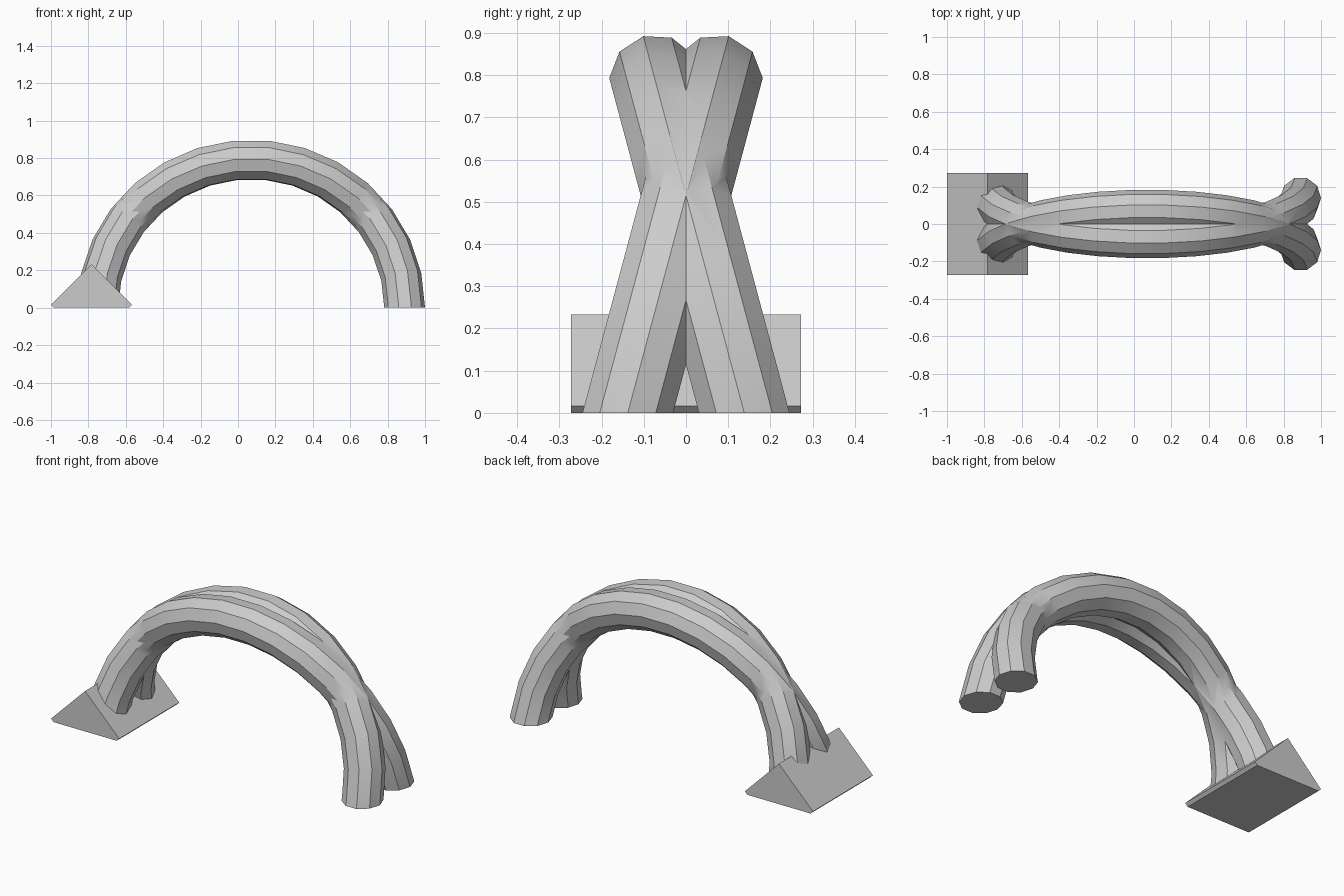
import bpy, bmesh, math
from mathutils import Matrix

if "Cube" in bpy.data.objects:
    bpy.data.objects.remove(bpy.data.objects["Cube"])

R, TUBE, SIDES, SEGS = 0.82, 0.109, 10, 15
CX, BASE_Y, TILT = 0.071, 0.138, math.radians(15)

grey = bpy.data.materials.new("plain grey")
grey.diffuse_color = (0.6, 0.6, 0.6, 1)
grey.use_nodes = True
grey.node_tree.nodes["Principled BSDF"].inputs["Base Color"].default_value = grey.diffuse_color


def finish(name, bm):
    bmesh.ops.recalc_face_normals(bm, faces=bm.faces)
    mesh = bpy.data.meshes.new(name)
    bm.to_mesh(mesh)
    bm.free()
    mesh.materials.append(grey)
    ob = bpy.data.objects.new(name, mesh)
    bpy.context.collection.objects.link(ob)
    return ob


def arch(name, side):
    """Ten-sided half-ring leaning over the centre line, trimmed at the ground."""
    bm = bmesh.new()
    stations = [(0, -0.1)] + [(math.pi * i / SEGS, 0) for i in range(SEGS + 1)] + [(math.pi, -0.1)]
    rings = []
    for a, drop in stations:
        ring = []
        for j in range(SIDES):
            t = 2 * math.pi * j / SIDES
            d = R + TUBE * math.cos(t)
            ring.append(bm.verts.new((d * math.cos(a), TUBE * math.sin(t), d * math.sin(a) + drop)))
        rings.append(ring)
    for p, q in zip(rings, rings[1:]):
        for j in range(SIDES):
            k = (j + 1) % SIDES
            bm.faces.new((p[j], p[k], q[k], q[j]))
    bm.faces.new(rings[0])
    bm.faces.new(rings[-1])
    # Lean the arch, then cut its feet flat
    lean = Matrix.Translation((CX, side * BASE_Y, 0)) @ Matrix.Rotation(side * TILT, 4, 'X')
    bmesh.ops.transform(bm, matrix=lean, verts=bm.verts)
    cut = bmesh.ops.bisect_plane(bm, geom=bm.verts[:] + bm.edges[:] + bm.faces[:],
                                 plane_co=(0, 0, 0), plane_no=(0, 0, -1), clear_outer=True)
    edges = [e for e in cut["geom_cut"] if isinstance(e, bmesh.types.BMEdge)]
    bmesh.ops.holes_fill(bm, edges=edges, sides=0)
    return finish(name, bm)


# Two crossing arches merged into one body
arches = arch("crossed_arches", 1)
other = arch("second_arch", -1)
mod = arches.modifiers.new("merge", 'BOOLEAN')
mod.operation = 'UNION'
mod.solver = 'EXACT'
mod.object = other
bpy.context.view_layer.objects.active = arches
arches.select_set(True)
bpy.ops.object.modifier_apply(modifier=mod.name)
bpy.data.objects.remove(other)
bpy.ops.object.shade_smooth_by_angle(angle=math.radians(30))

# Ridged foot block: a square bar on its edge, cut off at the ground
H, MID_X, MID_Z, HALF_Y = 0.217, -0.783, 0.016, 0.273
profile = [(-H + MID_Z, 0), (H - MID_Z, 0), (H, MID_Z), (0, H + MID_Z), (-H, MID_Z)]
bm = bmesh.new()
front = [bm.verts.new((MID_X + x, -HALF_Y, z)) for x, z in profile]
back = [bm.verts.new((MID_X + x, HALF_Y, z)) for x, z in profile]
bm.faces.new(front)
bm.faces.new(back)
for i in range(len(profile)):
    j = (i + 1) % len(profile)
    bm.faces.new((front[i], front[j], back[j], back[i]))
finish("foot_block", bm)
